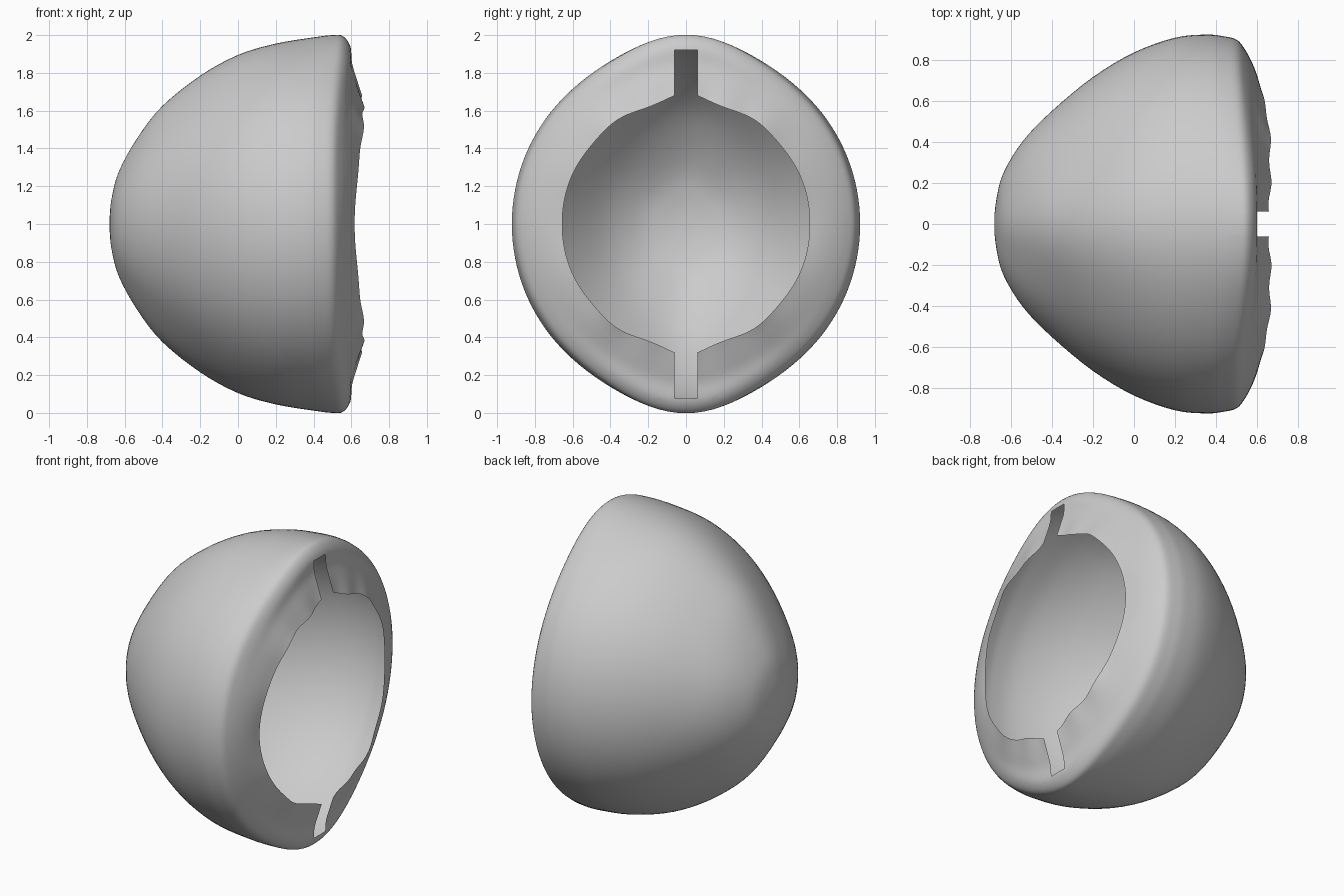
import bpy, bmesh
from math import sin, cos, pi, exp
from mathutils import Vector

if "Cube" in bpy.data.objects:
    bpy.data.objects.remove(bpy.data.objects["Cube"])

# Half profile: (x, radius) at the sides, then (x, radius) at the top/bottom ridge
PROFILE = [
    (-0.68, 0.00, -0.68, 0.00), (-0.67, 0.12, -0.67, 0.13),
    (-0.635, 0.25, -0.63, 0.28), (-0.54, 0.405, -0.53, 0.46),
    (-0.40, 0.55, -0.40, 0.625), (-0.20, 0.715, -0.20, 0.785),
    (0.00, 0.835, 0.00, 0.895), (0.20, 0.907, 0.20, 0.955),
    (0.35, 0.922, 0.40, 0.988), (0.43, 0.915, 0.50, 1.00),
    (0.50, 0.897, 0.555, 0.995), (0.54, 0.85, 0.595, 0.94),
    (0.575, 0.785, 0.605, 0.85), (0.60, 0.72, 0.63, 0.76),
    (0.617, 0.655, 0.66, 0.655)]
SEG, SUB = 128, 4


def smooth(points, sub):
    """Catmull-Rom refinement of the profile."""
    v = [Vector(p) for p in points]
    v = [Vector((v[1][0], -v[1][1], v[1][2], -v[1][3]))] + v + [2 * v[-1] - v[-2]]
    out = []
    for i in range(1, len(v) - 2):
        a, b, c, d = v[i - 1:i + 3]
        for k in range(sub):
            t = k / sub
            out.append(0.5 * (2 * b + (c - a) * t + (2 * a - 5 * b + 4 * c - d) * t**2
                              + (3 * b - a - 3 * c + d) * t**3))
    return out + [v[-2]]


def shell_point(p, ang, t):
    s = abs(sin(ang))
    ridge = 0.25 * s**2 + 0.75 * s**14          # narrow ridge at top and bottom
    x = p[0] + (p[2] - p[0]) * s**4
    r = p[1] + (p[3] - p[1]) * ridge
    # uneven lip around the opening
    lip = max(0, (t - 0.75) / 0.25)
    side = abs(cos(ang))
    x += lip**2 * (0.03 * sin(2 * ang)**2 + 0.007 * sin(19 * side + 2) * s)
    r += lip**3 * (0.035 * exp(-(side / 0.13)**2) + 0.006 * sin(14 * side) * s)
    return Vector((x, r * cos(ang), 1 + r * sin(ang)))


# Open dome with an inward-turned rim
rings = smooth(PROFILE, SUB)
bm = bmesh.new()
apex = bm.verts.new((-0.68, 0, 1))
prev = None
for i, p in enumerate(rings[1:], 1):
    cur = [bm.verts.new(shell_point(p, 2 * pi * j / SEG, i / (len(rings) - 1)))
           for j in range(SEG)]
    for j in range(SEG):
        k = (j + 1) % SEG
        if prev:
            bm.faces.new((prev[j], cur[j], cur[k], prev[k]))
        else:
            bm.faces.new((apex, cur[j], cur[k]))
    prev = cur

# Slots through the rim at top and bottom
for co, no in (((0, 0.06, 0), (0, 1, 0)), ((0, -0.06, 0), (0, 1, 0)),
               ((0, 0, 1.92), (0, 0, 1)), ((0, 0, 0.08), (0, 0, 1))):
    near = [f for f in bm.faces if f.calc_center_median().x > 0.45
            and abs(f.calc_center_median().y) < 0.2]
    geom = near + list({e for f in near for e in f.edges}) + list({v for f in near for v in f.verts})
    bmesh.ops.bisect_plane(bm, geom=geom, dist=1e-5, plane_co=co, plane_no=no)
slot = []
for f in bm.faces:
    c = f.calc_center_median()
    if c.x > 0.56 and abs(c.y) < 0.06 and abs(c.z - 1) < 0.92:
        slot.append(f)
bmesh.ops.delete(bm, geom=slot, context='FACES')
bmesh.ops.recalc_face_normals(bm, faces=bm.faces)

mesh = bpy.data.meshes.new("dome_shell")
bm.to_mesh(mesh)
bm.free()
shell = bpy.data.objects.new("dome_shell", mesh)
bpy.context.collection.objects.link(shell)
for poly in mesh.polygons:
    poly.use_smooth = True
